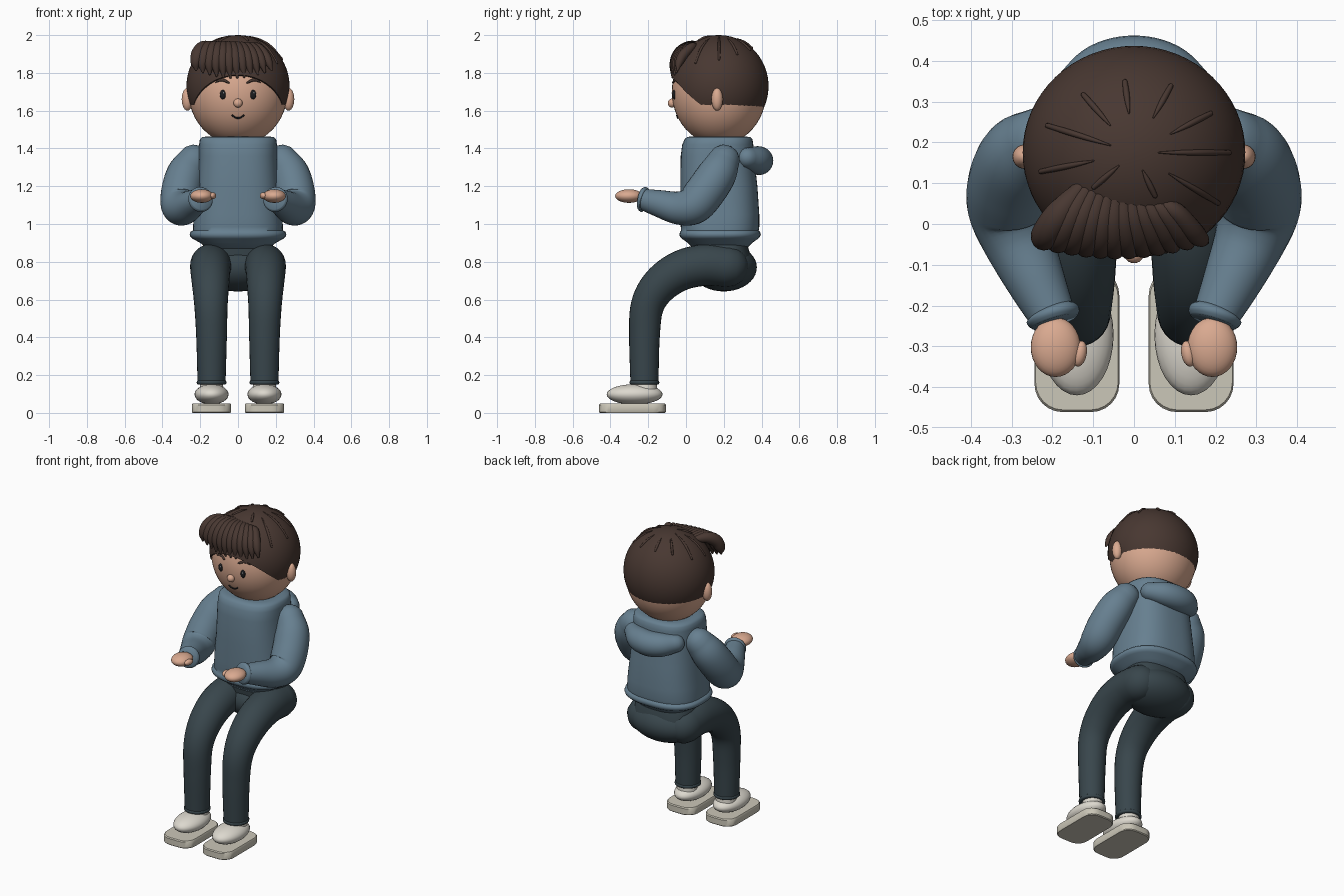
import bpy, bmesh, math
from mathutils import Vector, Matrix

if "Cube" in bpy.data.objects:
    bpy.data.objects.remove(bpy.data.objects["Cube"])


def material(name, rgb):
    m = bpy.data.materials.new(name)
    m.diffuse_color = (*rgb, 1)
    m.use_nodes = True
    m.node_tree.nodes["Principled BSDF"].inputs["Base Color"].default_value = m.diffuse_color
    return m


HAIR = material("dark brown hair", (0.065, 0.039, 0.031))
SKIN = material("skin", (0.70, 0.40, 0.28))
HOODIE = material("blue grey fabric", (0.135, 0.215, 0.28))
PANTS = material("dark slate fabric", (0.040, 0.061, 0.072))
SHOE = material("off white", (0.72, 0.69, 0.62))
SOLE = material("pale sole", (0.60, 0.57, 0.48))
BLACK = material("near black", (0.012, 0.012, 0.014))
WHITE = material("eye glint", (0.7, 0.75, 0.78))
X, Y, Z = Vector((1, 0, 0)), Vector((0, 1, 0)), Vector((0, 0, 1))


def finish(name, bm, mat, angle=50):
    bmesh.ops.recalc_face_normals(bm, faces=bm.faces)
    me = bpy.data.meshes.new(name)
    bm.to_mesh(me)
    bm.free()
    ob = bpy.data.objects.new(name, me)
    bpy.context.collection.objects.link(ob)
    me.materials.append(mat)
    bpy.ops.object.select_all(action='DESELECT')
    ob.select_set(True)
    bpy.context.view_layer.objects.active = ob
    bpy.ops.object.shade_smooth_by_angle(angle=math.radians(angle))
    return ob


def ellipsoid(name, loc, rad, mat, rot=None, seg=32):
    bm = bmesh.new()
    m = Matrix.Translation(loc) @ (rot or Matrix()) @ Matrix.Diagonal((*rad, 1))
    bmesh.ops.create_uvsphere(bm, u_segments=seg, v_segments=seg // 2, radius=1, matrix=m)
    return finish(name, bm, mat)


def loft(name, rings, mat, angle=50):
    """Skin closed rings of equal length and cap both ends."""
    bm = bmesh.new()
    vs = [[bm.verts.new(p) for p in r] for r in rings]
    n = len(vs[0])
    for a, b in zip(vs, vs[1:]):
        for i in range(n):
            bm.faces.new((a[i], a[(i + 1) % n], b[(i + 1) % n], b[i]))
    bm.faces.new(vs[0])
    bm.faces.new(vs[-1])
    return finish(name, bm, mat, angle)


def spline(pts, sub):
    """Catmull-Rom through (x, y, z, radius) points."""
    p = [Vector(q) for q in pts]
    p = [2 * p[0] - p[1]] + p + [2 * p[-1] - p[-2]]
    out = []
    for a, b, c, d in zip(p, p[1:], p[2:], p[3:]):
        for k in range(sub):
            t = k / sub
            out.append(0.5 * (2 * b + (c - a) * t + (2 * a - 5 * b + 4 * c - d) * t ** 2
                              + (3 * b - a - 3 * c + d) * t ** 3))
    return out + [p[-2]]


def tube(name, pts, mat, ref=X, seg=20, sub=6, round_ends=(True, True)):
    path = spline(pts, sub)
    c = [q.to_3d() for q in path]
    r = [max(q[3], 0.001) for q in path]
    d = [(c[min(i + 1, len(c) - 1)] - c[max(i - 1, 0)]).normalized() for i in range(len(c))]
    st = [(c[i], r[i], d[i]) for i in range(len(c))]
    caps = [math.radians(a) for a in (25, 50, 70, 84)]
    if round_ends[0]:
        st = [(c[0] - d[0] * r[0] * math.sin(a), r[0] * math.cos(a), d[0]) for a in caps[::-1]] + st
    if round_ends[1]:
        st += [(c[-1] + d[-1] * r[-1] * math.sin(a), r[-1] * math.cos(a), d[-1]) for a in caps]
    rings = []
    for pos, rad, dr in st:
        u = dr.cross(ref).normalized()
        v = dr.cross(u)
        rings.append([pos + rad * (u * math.cos(t) + v * math.sin(t))
                      for t in (2 * math.pi * k / seg for k in range(seg))])
    return loft(name, rings, mat, 60)


def oval(z, rx, y0, y1, power=2.6, n=48):
    """Superellipse ring at height z."""
    out = []
    for k in range(n):
        a = 2 * math.pi * k / n
        ca, sa = math.cos(a), math.sin(a)
        out.append((rx * math.copysign(abs(ca) ** (2 / power), ca),
                    (y0 + y1) / 2 + (y1 - y0) / 2 * math.copysign(abs(sa) ** (2 / power), sa), z))
    return out


# Head, nose and face details
HC, HR = Vector((0, 0.175, 1.70)), Vector((0.262, 0.25, 0.28))


def face(x, z, lift=0.0):
    k = 1 - (x / HR.x) ** 2 - ((z - HC.z) / HR.z) ** 2
    return (x, HC.y - HR.y * math.sqrt(k) - lift, z)


ellipsoid("head", HC, HR, SKIN, seg=48)
ellipsoid("nose", face(0, 1.64, 0.005), (0.024, 0.022, 0.024), SKIN, seg=20)
tube("mouth", [(*face(x, z, 0.001), 0.0045) for x, z in
               ((-0.03, 1.575), (-0.015, 1.564), (0, 1.561), (0.015, 1.564), (0.03, 1.575))],
     BLACK, ref=Y, seg=8, sub=3)
for s, side in ((-1, "right"), (1, "left")):
    ellipsoid(side + "_eye", face(s * 0.08, 1.685), (0.016, 0.010, 0.025), BLACK, seg=20)
    ellipsoid(side + "_eye_glint", face(s * 0.08 + 0.004, 1.694, 0.009), (0.004, 0.003, 0.005), WHITE, seg=10)
    tube(side + "_eyebrow", [(*face(s * x, z, 0.002), r) for x, z, r in
                             ((0.05, 1.748, 0.005), (0.075, 1.761, 0.008), (0.098, 1.761, 0.007),
                              (0.118, 1.75, 0.003))], HAIR, ref=Y, seg=8, sub=3)
    ellipsoid(side + "_ear", (s * 0.268, 0.165, 1.66), (0.03, 0.03, 0.06), SKIN, seg=24)

# Hair cap with a hairline that drops towards the back
CC, CR = Vector((0, 0.175, 1.73)), Vector((0.273, 0.262, 0.27))


def cap_point(lon, pol, k=1.0):
    return Vector((CC.x + k * CR.x * math.sin(pol) * math.cos(lon),
                   CC.y + k * CR.y * math.sin(pol) * math.sin(lon), CC.z + k * CR.z * math.cos(pol)))


def hairline(lon):
    lo, hi = 0.3, 3.0
    for _ in range(30):
        mid = (lo + hi) / 2
        p = cap_point(lon, mid)
        if p.z > 1.55 + 1.65 * max(0, 0.3 - p.y) ** 2:
            lo = mid
        else:
            hi = mid
    return lo


lons = [2 * math.pi * i / 64 for i in range(64)]
ends = [hairline(a) for a in lons]
rows = [[cap_point(a, e * (0.01 + 0.99 * j / 20)) for a, e in zip(lons, ends)] for j in range(21)]
rows.append([cap_point(a, e, 0.90) for a, e in zip(lons, ends)])
loft("hair_cap", rows, HAIR)

# Fine raised strands radiating over the crown: (angle in degrees, inner, outer radius)
for i, (deg, r0, r1) in enumerate(((97, 0.10, 0.18), (62, 0.10, 0.19), (28, 0.10, 0.21), (0, 0.06, 0.23),
                                   (-32, 0.10, 0.24), (130, 0.09, 0.19), (162, 0.06, 0.22),
                                   (192, 0.10, 0.23), (222, 0.05, 0.13), (-65, 0.05, 0.12))):
    a = math.radians(deg)
    pts = [(*cap_point(a, math.asin((r0 + (r1 - r0) * t) / 0.27), 1.003), 0.002 + 0.006 * t * (1.35 - t) * 2)
           for t in (0, 0.33, 0.66, 1)]
    tube(f"crown_strand_{i}", pts, HAIR, ref=Z, seg=8, sub=3)

# Swept fringe of overlapping locks
N = 12
for i in range(N):
    t = i / (N - 1)
    b = math.sin(math.pi * t)
    wide = 0.038 - 0.012 * t
    tube(f"fringe_lock_{i}", [
        (-0.13 + 0.19 * t, 0.09 - 0.04 * t, 1.935 + 0.015 * b, 0.018),
        (-0.178 + 0.28 * t, 0.03 - 0.02 * b, 1.937, wide * 0.9),
        (-0.208 + 0.35 * t, -0.015 - 0.022 * b, 1.905 - 0.01 * t, wide),
        (-0.222 + 0.385 * t, -0.036 - 0.026 * b, 1.855 - 0.01 * b, wide * 0.8),
        (-0.222 + 0.40 * t, -0.045 - 0.026 * b, 1.815 - 0.04 * b, 0.006)], HAIR, seg=14, sub=5)

# Hoodie body with a rolled hem, and the folded hood at the back
loft("hoodie_body", [oval(*r) for r in (
    (0.87, 0.16, 0.04, 0.32), (0.90, 0.20, 0.01, 0.35), (0.922, 0.24, -0.022, 0.382),
    (0.932, 0.252, -0.032, 0.392), (0.945, 0.256, -0.035, 0.396), (0.958, 0.252, -0.032, 0.392),
    (0.966, 0.238, -0.026, 0.385), (0.985, 0.238, -0.028, 0.388), (1.05, 0.233, -0.03, 0.388),
    (1.2, 0.217, -0.03, 0.378), (1.36, 0.207, -0.028, 0.36), (1.42, 0.206, -0.02, 0.356),
    (1.448, 0.202, -0.008, 0.352), (1.46, 0.19, 0.005, 0.342), (1.464, 0.16, 0.03, 0.31))], HOODIE)
tube("folded_hood", [(-0.15, 0.325, 1.35, 0.055), (-0.08, 0.37, 1.34, 0.072), (0, 0.386, 1.335, 0.076),
                     (0.08, 0.37, 1.34, 0.072), (0.15, 0.325, 1.35, 0.055)], HOODIE, ref=Z, seg=24)

# Pelvis
ellipsoid("trouser_seat", (0, 0.20, 0.77), (0.232, 0.175, 0.127), PANTS, seg=40)
loft("trouser_waist", [oval(z, rx, y0, y1) for z, rx, y0, y1 in (
    (0.76, 0.20, 0.06, 0.35), (0.84, 0.20, 0.05, 0.34), (0.89, 0.185, 0.045, 0.325))], PANTS)

for s, side in ((-1, "right"), (1, "left")):
    # Sleeve, cuff, hand and thumb
    tube(side + "_sleeve", [(s * x, y, z, r) for x, y, z, r in (
        (0.235, 0.20, 1.335, 0.085), (0.275, 0.165, 1.265, 0.102), (0.300, 0.105, 1.175, 0.106),
        (0.306, 0.04, 1.10, 0.102), (0.283, -0.04, 1.085, 0.088), (0.24, -0.14, 1.108, 0.072),
        (0.20, -0.225, 1.13, 0.057))], HOODIE, seg=28, round_ends=(True, False))
    tube(side + "_cuff", [(s * x, y, z, r) for x, y, z, r in (
        (0.203, -0.212, 1.127, 0.055), (0.200, -0.220, 1.129, 0.066), (0.197, -0.230, 1.131, 0.066),
        (0.194, -0.240, 1.133, 0.058))], HOODIE, seg=28, sub=3, round_ends=(False, False))
    ellipsoid(side + "_hand", (s * 0.192, -0.302, 1.148), (0.061, 0.073, 0.036), SKIN)
    ellipsoid(side + "_thumb", (s * 0.133, -0.318, 1.15), (0.017, 0.032, 0.018), SKIN,
              Matrix.Rotation(s * 0.2, 4, 'Z'), seg=20)
    # Bent trouser leg with a small hem
    tube(side + "_trouser_leg", [(s * x, y, z, r) for x, y, z, r in (
        (0.138, 0.22, 0.775, 0.110), (0.143, 0.10, 0.783, 0.110), (0.146, -0.03, 0.752, 0.106),
        (0.145, -0.14, 0.675, 0.098), (0.143, -0.205, 0.565, 0.088), (0.140, -0.22, 0.40, 0.081),
        (0.140, -0.22, 0.155, 0.074))], PANTS, seg=28, round_ends=(True, False))
    tube(side + "_trouser_hem", [(s * 0.14, -0.22, z, r) for z, r in (
        (0.172, 0.073), (0.167, 0.078), (0.155, 0.078), (0.15, 0.070))], PANTS, seg=28, sub=2,
        round_ends=(False, False))
    # Shoe: ankle, rounded upper and flat sole
    tube(side + "_shoe_ankle", [(s * 0.14, -0.215, 0.10, 0.066), (s * 0.14, -0.215, 0.16, 0.06)], SHOE,
         sub=2, round_ends=(False, False))
    ellipsoid(side + "_shoe_upper", (s * 0.14, -0.272, 0.098), (0.09, 0.148, 0.054), SHOE)
    outline = []
    for cx, cy, a0 in ((1, -0.175, 0), (-1, -0.175, 90), (-1, -0.392, 180), (1, -0.392, 270)):
        outline += [(cx * 0.035 + 0.069 * math.cos(math.radians(a0 + k * 15)),
                     cy + 0.069 * math.sin(math.radians(a0 + k * 15))) for k in range(7)]
    loft(side + "_shoe_sole", [[(s * 0.14 + x * k, -0.2835 + (y + 0.2835) * k, z) for x, y in outline]
                               for z, k in ((0, 0.97), (0.005, 1), (0.043, 1), (0.049, 0.97))], SOLE, 40)
